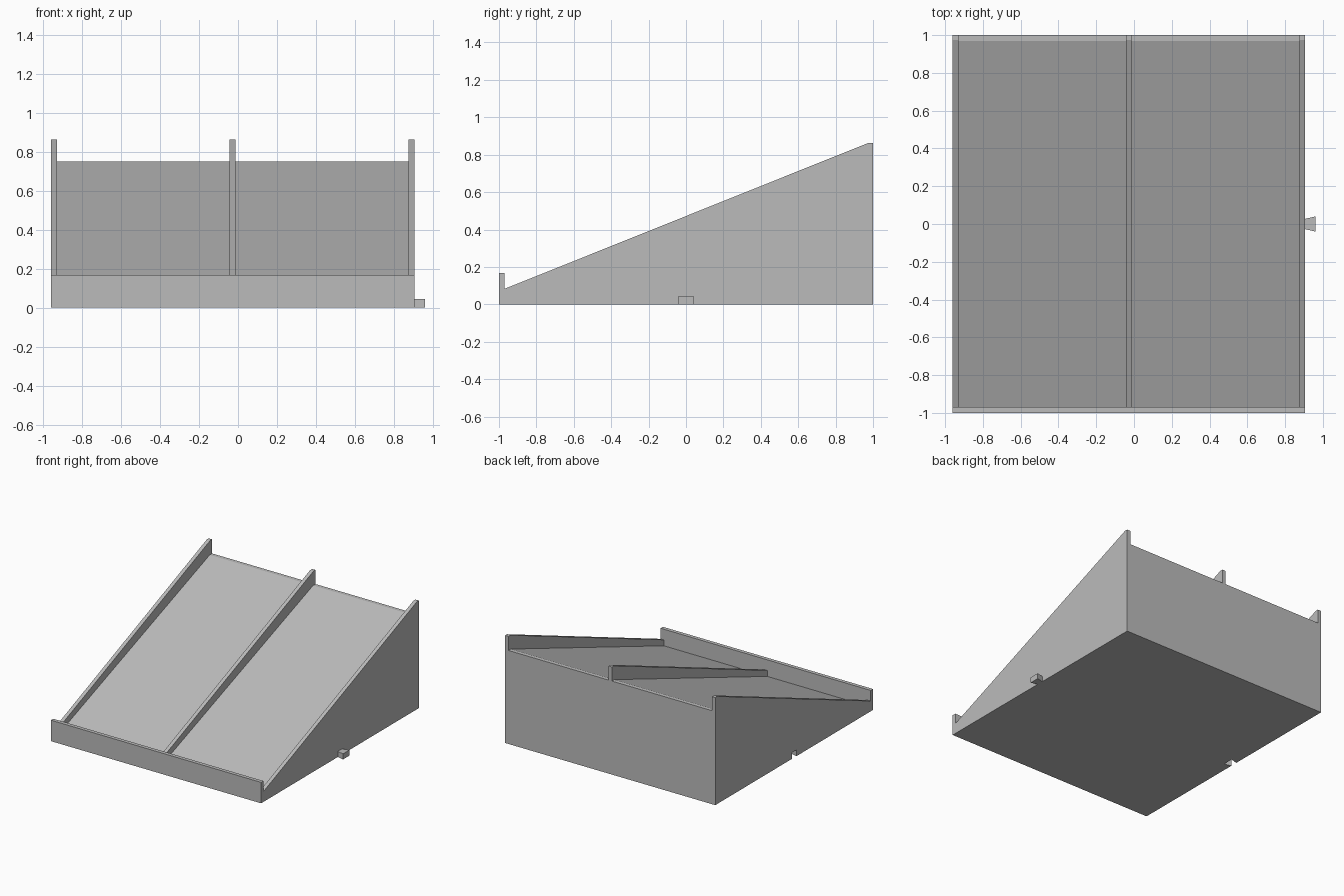
import bpy
import bmesh

if "Cube" in bpy.data.objects:
    bpy.data.objects.remove(bpy.data.objects["Cube"], do_unlink=True)

grey = bpy.data.materials.new("plain_grey")
grey.use_nodes = True
colour = (0.5, 0.5, 0.5, 1)
grey.diffuse_color = colour
grey.node_tree.nodes["Principled BSDF"].inputs["Base Color"].default_value = colour

LEFT, RIGHT = -0.96, 0.905      # outer sides of the tray
WALL = 0.03                     # thickness of rails and lip
FRONT, BACK = -1.0, 1.0
LIP_Y = FRONT + WALL            # inner face of the lip
CREST_Y = BACK - WALL           # where the slope levels out
FLOOR_LOW, FLOOR_HIGH = 0.035, 0.75
RAIL_LOW, RAIL_HIGH = 0.083, 0.863


def prism(name, outline, axis, start, end):
    """Extrude a 2D outline along x (outline in y, z) or z (outline in x, y)."""
    bm = bmesh.new()
    place = (lambda p: (start, *p)) if axis == "x" else (lambda p: (*p, start))
    face = bm.faces.new([bm.verts.new(place(p)) for p in outline])
    grown = bmesh.ops.extrude_face_region(bm, geom=[face])
    moved = [v for v in grown["geom"] if isinstance(v, bmesh.types.BMVert)]
    shift = (end - start, 0, 0) if axis == "x" else (0, 0, end - start)
    bmesh.ops.translate(bm, verts=moved, vec=shift)
    bmesh.ops.recalc_face_normals(bm, faces=bm.faces)
    mesh = bpy.data.meshes.new(name)
    bm.to_mesh(mesh)
    bm.free()
    mesh.materials.append(grey)
    obj = bpy.data.objects.new(name, mesh)
    bpy.context.collection.objects.link(obj)
    return obj


def dovetail(name, x_neck, x_wide, neck, wide, bottom, top):
    outline = [(x_neck, -neck), (x_wide, -wide), (x_wide, wide), (x_neck, neck)]
    return prism(name, outline, "z", bottom, top)


# Sloped bed with its front lip
bed = prism("sloped_bed", [
    (FRONT, 0), (BACK, 0), (BACK, FLOOR_HIGH), (CREST_Y, FLOOR_HIGH),
    (LIP_Y, FLOOR_LOW), (LIP_Y, 0.168), (FRONT, 0.168)], "x", LEFT, RIGHT)

# Three tapering rails standing on the bed
rail_outline = [
    (LIP_Y, FLOOR_LOW), (CREST_Y, FLOOR_HIGH), (BACK, FLOOR_HIGH),
    (BACK, RAIL_HIGH), (CREST_Y + 0.005, RAIL_HIGH), (LIP_Y, RAIL_LOW)]
middle = (LEFT + RIGHT - WALL) / 2
for name, x in (("right_rail", LEFT), ("middle_rail", middle),
                ("left_rail", RIGHT - WALL)):
    prism(name, rail_outline, "x", x, x + WALL)

# Dovetail tab on one side, matching slot in the other
dovetail("dovetail_tab", RIGHT, 0.96, 0.027, 0.04, 0, 0.045)
slot = dovetail("slot_cutter", LEFT - 0.005, LEFT + 0.058, 0.028, 0.043, -0.05, 0.05)
slot.hide_render = True
slot.hide_viewport = True
cut = bed.modifiers.new("slot", "BOOLEAN")
cut.operation = "DIFFERENCE"
cut.solver = "EXACT"
cut.object = slot
